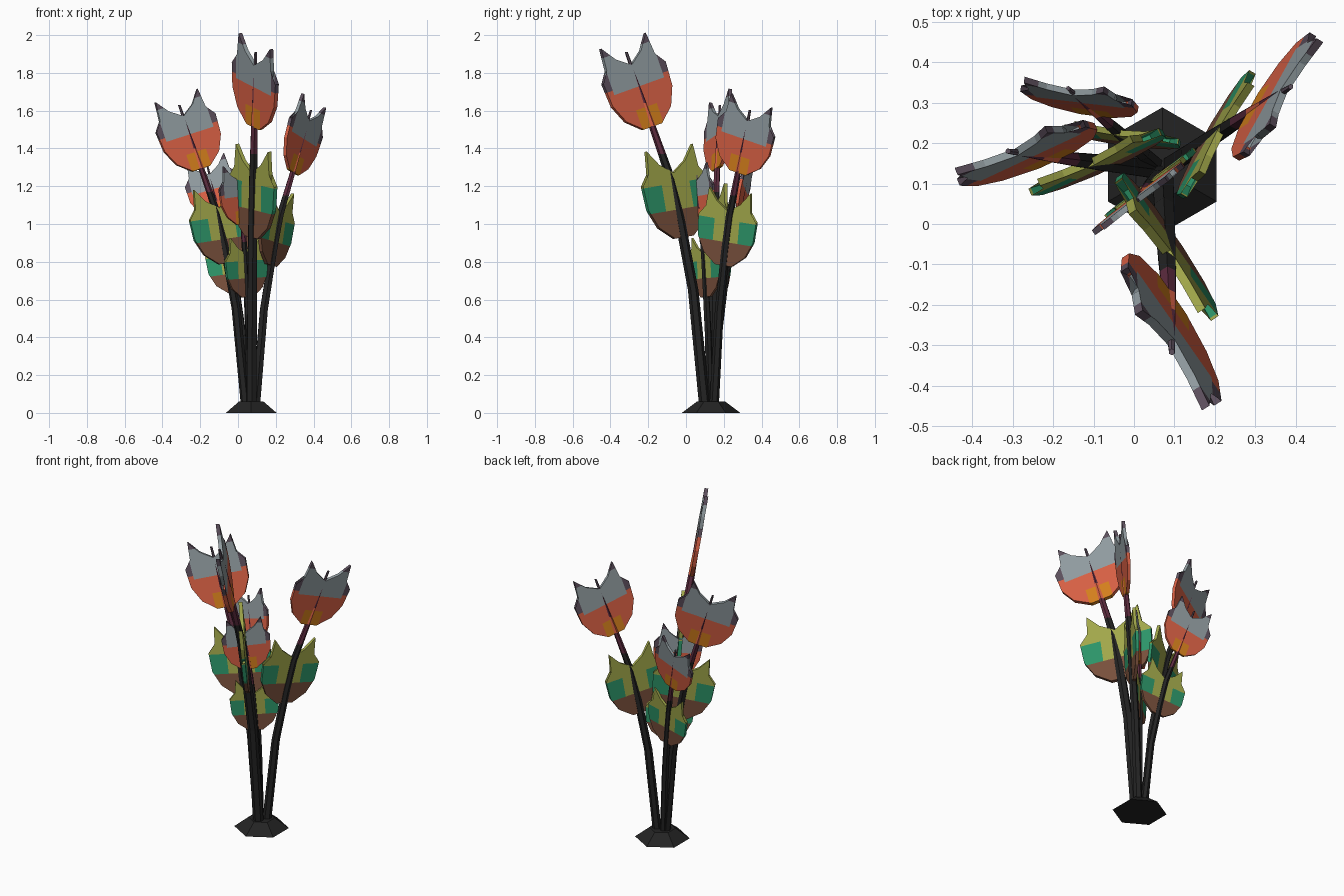
import bpy, bmesh, math
from mathutils import Vector

if "Cube" in bpy.data.objects:
    bpy.data.objects.remove(bpy.data.objects["Cube"])

COLOURS = {
    "charcoal": (.017, .017, .017), "maroon": (.11, .025, .05),
    "coral": (.70, .12, .06), "amber": (.68, .22, .012),
    "slate": (.29, .34, .36), "plum_grey": (.11, .08, .11),
    "olive": (.36, .39, .07), "teal": (.026, .30, .14),
    "brown": (.19, .08, .045),
}
NAMES = list(COLOURS)
MATS = []
for n, c in COLOURS.items():
    m = bpy.data.materials.new(n)
    m.diffuse_color = (*c, 1)
    m.use_nodes = True
    m.node_tree.nodes["Principled BSDF"].inputs["Base Color"].default_value = m.diffuse_color
    MATS.append(m)

CENTRE = Vector((.07, .133, 0))


def finish(bm, name):
    bmesh.ops.recalc_face_normals(bm, faces=bm.faces[:])
    me = bpy.data.meshes.new(name)
    bm.to_mesh(me)
    bm.free()
    for m in MATS:
        me.materials.append(m)
    ob = bpy.data.objects.new(name, me)
    bpy.context.collection.objects.link(ob)


# lobed outline shared by leaf and flower (right half, bottom to top)
HALF = [(.06, 0), (.15, .07), (.20, .17), (.21, .30), (.168, .228), (.07, .22),
        (.145, .275), (.162, .36), (.15, .48), (.085, .40)]
OUTLINE = HALF + [(0, .345)] + [(-u, v) for u, v in reversed(HALF)]


def flower_colour(u, v):
    u = abs(u)
    if v > .43 or (u > .168 and v > .25):
        return "plum_grey"
    if v > .225 and u < .168:
        return "slate"
    return "amber" if v < .11 and u < .07 else "coral"


def leaf_colour(u, v):
    if v < .15:
        return "brown"
    return "teal" if abs(u) > .09 and v < .29 else "olive"


def blade(name, origin, side, up, scale, rule, u_cuts, v_cuts):
    """Flat lobed plate, cut along colour borders and thickened."""
    bm = bmesh.new()
    f = bm.faces.new([bm.verts.new((u, v, -.011)) for u, v in OUTLINE])
    bmesh.ops.triangulate(bm, faces=[f])
    cuts = [((s * u, 0, 0), (1, 0, 0)) for u in u_cuts for s in (1, -1)]
    cuts += [((0, v, 0), (0, 1, 0)) for v in v_cuts]
    for co, no in cuts:
        bmesh.ops.bisect_plane(bm, geom=bm.verts[:] + bm.edges[:] + bm.faces[:],
                               plane_co=co, plane_no=no, dist=1e-5)
    front = bmesh.ops.duplicate(bm, geom=bm.faces[:])["geom"]
    rest = [g for g in front if isinstance(g, bmesh.types.BMFace)]
    ext = bmesh.ops.extrude_face_region(bm, geom=rest)["geom"]
    bmesh.ops.translate(bm, vec=(0, 0, .022),
                        verts=[g for g in ext if isinstance(g, bmesh.types.BMVert)])
    bmesh.ops.remove_doubles(bm, verts=bm.verts[:], dist=1e-5)
    for f in bm.faces:
        c = f.calc_center_median()
        f.material_index = NAMES.index(rule(c.x, c.y))
    normal = side.cross(up)
    for v in bm.verts:
        v.co = origin + scale * (side * v.co.x + up * v.co.y + normal * v.co.z)
    finish(bm, name)


# stem path: outward reach, height, radius, colour of the piece above
PATH = [(.035, .05, .03, "charcoal"), (.095, .65, .028, "charcoal"),
        (.165, 1.02, .027, "charcoal"), (.215, 1.24, .025, "charcoal"),
        (.260, 1.37, .022, "maroon"), (.313, 1.52, .019, "coral"),
        (.355, 1.64, .016, "maroon"), (.404, 1.78, .012, "plum_grey"),
        (.450, 1.91, .008, "plum_grey")]


def stalk(tag, scale, angle, plate_angle, lean):
    a, p = math.radians(angle), math.radians(plate_angle)
    out = Vector((math.cos(a), math.sin(a), 0))

    def at(r, z):
        return CENTRE + scale * (out * r * lean + Vector((0, 0, z)))

    # tapered six-sided stem
    bm = bmesh.new()
    rings = []
    for r, z, rad, _ in PATH:
        c = at(r, z)
        rings.append([bm.verts.new(c + Vector((math.cos(a + k * math.pi / 3),
                      math.sin(a + k * math.pi / 3), 0)) * rad * scale) for k in range(6)])
    for i in range(len(rings) - 1):
        for k in range(6):
            j = (k + 1) % 6
            f = bm.faces.new((rings[i][k], rings[i][j], rings[i + 1][j], rings[i + 1][k]))
            f.material_index = NAMES.index(PATH[i][3])
    bm.faces.new(rings[0])
    bm.faces.new(rings[-1]).material_index = NAMES.index("plum_grey")
    finish(bm, "stem_" + tag)

    # leaf and flower lie along the stem, turned to the plate angle
    flat = Vector((math.cos(p), math.sin(p), 0))
    for name, lo, hi, rule, uc, vc in (
            ("leaf_", (.147, .93), (.225, 1.40), leaf_colour, (.09,), (.15, .29)),
            ("flower_", (.313, 1.515), (.45, 1.91), flower_colour,
             (.07, .168), (.11, .225, .25, .43))):
        o = at(*lo)
        up = (at(*hi) - o).normalized()
        side = Vector((flat.x, flat.y, -flat.dot(up) / up.z)).normalized()
        blade(name + tag, o, side, up, scale, rule, uc, vc)


# five stalks of different size fanning out of the base
stalk("front", 1.0, -87, -55, 1)
stalk("left", .853, 173, 205, 1)
stalk("right", .84, 33, 61, 1)
stalk("back", .685, 139, 173, 1)
stalk("middle", .66, 230, 217, .34)

# hexagonal foot
bm = bmesh.new()
bmesh.ops.create_cone(bm, cap_ends=True, segments=6, radius1=.155, radius2=.075, depth=.06)
top_angle = math.atan2(bm.verts[:][0].co.y, bm.verts[:][0].co.x)
turn = math.pi / 2 - top_angle
for v in bm.verts:
    x, y = v.co.x, v.co.y
    v.co.x = x * math.cos(turn) - y * math.sin(turn) + CENTRE.x
    v.co.y = x * math.sin(turn) + y * math.cos(turn) + CENTRE.y
    v.co.z += .03
finish(bm, "base_foot")
